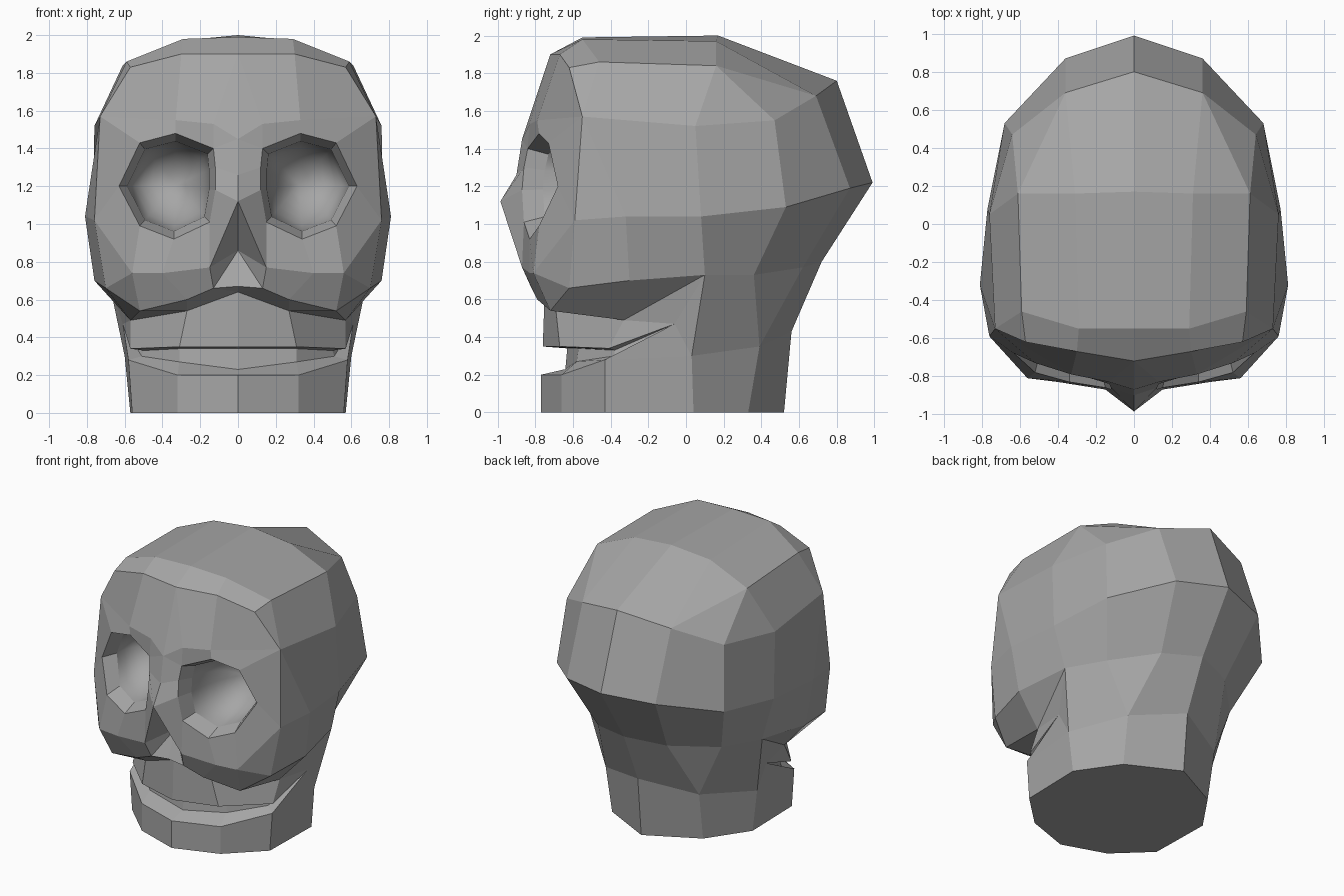
import bpy
import bmesh
import math
from mathutils import Vector

old = bpy.data.objects.get("Cube")
if old:
    bpy.data.objects.remove(old, do_unlink=True)

# One flat material
bone = bpy.data.materials.new("bone_grey")
bone.use_nodes = True
colour = (0.38, 0.38, 0.38, 1)
bone.diffuse_color = colour
bone.node_tree.nodes["Principled BSDF"].inputs["Base Color"].default_value = colour

bm = bmesh.new()
part_layer = bm.faces.layers.int.new("part")
PARTS = ["cranium", "face", "eye_sockets", "jaw"]


def line(*points):
    """Section line on the left half, given in hundredths of a unit."""
    return [Vector(p) / 100 for p in points]


def face(part, *points):
    """Add a face and its mirror image, dropping repeated corners."""
    corners = []
    for p in points:
        if p not in corners:
            corners.append(p)
    if len(corners) < 3:
        return
    for side in (1, -1):
        verts = [bm.verts.new((p.x * side, p.y, p.z)) for p in corners]
        f = bm.faces.new(verts)
        f[part_layer] = PARTS.index(part)


def strip(part, a, b, closed=False):
    """Join two section lines with a strip of faces."""
    if closed:
        a, b = a + a[:1], b + b[:1]
    for i in range(len(a) - 1):
        face(part, a[i], a[i + 1], b[i + 1], b[i])


# Crown: centre line, middle line and edge line, front to back
centre = line((0, -72, 190), (0, -55, 199), (0, 17, 200), (0, 80, 176))
middle = line((30, -67, 190), (29, -55, 198), (31, 16, 197), (36, 69, 168))
edge = line((57, -62, 183), (59, -46, 186), (61, 16, 184), (36, 69, 168))
strip("cranium", centre, middle)
strip("cranium", middle, edge)

# Sides and back of the cranium, narrowing to the nape
upper = line((73, -55, 157), (76, 5, 152), (64, 47, 155))
upper = upper[:1] + upper + [edge[3], centre[3]]
widest = line((76, -59, 102), (81, -32, 104), (77, 8, 104),
              (68, 53, 109), (36, 87, 119), (0, 99, 122))
nape = line((56, -81, 74), (70, -62, 66), (76, -30, 70), (69, 10, 73),
            (54, 36, 73), (28, 62, 77), (0, 72, 80))
strip("cranium", edge[:3] + edge[2:], upper[:5])
strip("cranium", upper, widest)
strip("cranium", widest[:1] + widest, nape)

# Face: eye rim joined to brow, temple, cheek and nose
brow = line((0, -87, 145), (13, -83, 153), (33, -79, 155))
cheek = line((40, -83, 74), (15, -87, 77))
nose = line((0, -98.5, 112), (0, -90, 126))
outline = brow + [upper[0], widest[0], nape[0]] + cheek + nose
rim = line((13, -84, 140), (33, -78, 148), (52, -73, 143),
           (63, -68, 120), (52, -78, 99), (34, -83, 92),
           (15, -86, 101), (12, -87, 118), (12, -86, 130))
strip("face", outline, rim[:1] + rim, closed=True)
strip("face", centre[:1] + [centre[0], middle[0], edge[0]], outline[:4])

# Eye sockets: faceted wall, then a smooth bowl
middle_eye = Vector((0.34, 0, 1.2))
ring = []
for p in rim:
    q = middle_eye.lerp(p, 0.85)
    q.y = p.y + 0.11
    ring.append(q)
strip("face", rim, ring, closed=True)
hub = sum(ring, Vector()) / len(ring)
depth = Vector((0, 0.3, 0))
steps = 6
outer = ring
for i in range(1, steps):
    a = math.pi / 2 * i / steps
    inner = [hub.lerp(p, math.cos(a)) + depth * math.sin(a) for p in ring]
    strip("eye_sockets", outer, inner, closed=True)
    outer = inner
for i, p in enumerate(outer):
    face("eye_sockets", p, outer[i - 1], hub + depth)

# Nose cavity and cheek bottoms
pit = Vector((0, -0.73, 0.86))
lower = line((0, -81, 67), (13, -82, 66), (27, -79, 60),
             (52, -72, 54), (57, -33, 49))
face("face", nose[0], cheek[1], pit)
face("face", cheek[1], lower[1], pit)
face("face", pit, lower[1], lower[0])
strip("face", [cheek[1], cheek[0], nape[0]], lower[1:4])
strip("face", nape[:4], [lower[3], lower[3], lower[4], nape[3]])

# Upper jaw
gum = line((0, -75, 64), (27, -69, 54)) + [lower[4]]
bite = line((0, -76, 35), (31, -67, 35), (57, -41, 34))
strip("jaw", lower, [gum[0], gum[0], gum[1], gum[1], gum[2]])
strip("jaw", gum, bite)

# Mouth slot
corner = Vector((0.61, -0.06, 0.47))
roof = line((0, -63, 34), (31, -57, 34), (50, -38, 33))
floor = line((0, -64, 23), (31, -58, 27), (51, -38, 30))
lip = line((0, -77, 20), (32, -66, 20), (58, -43, 28))
slot = [bite, roof, floor, lip]
for a, b in zip(slot, slot[1:]):
    strip("jaw", a + [corner], b + [corner])

# Lower jaw, neck and flat base
neck = line((60, 3, 30), (38, 39, 35), (0, 56, 43))
base = line((0, -77, 0), (32, -66, 0), (56, -43, 0), (57, 4, 0),
            (37, 33, 0), (0, 52, 0))
face("jaw", lower[4], nape[3], corner)
face("jaw", lower[4], corner, bite[2])
face("jaw", nape[3], neck[0], corner)
face("jaw", lip[2], corner, neck[0])
strip("jaw", lip + neck[:1], base[:4])
strip("jaw", nape[3:], neck[:2] + neck[1:])
strip("jaw", neck, base[3:])
face("jaw", *base)

# Weld the shell, then hand each part its own object
bmesh.ops.remove_doubles(bm, verts=bm.verts[:], dist=0.0005)
bmesh.ops.recalc_face_normals(bm, faces=bm.faces[:])
for index, name in enumerate(PARTS):
    piece = bm.copy()
    layer = piece.faces.layers.int["part"]
    others = [f for f in piece.faces if f[layer] != index]
    bmesh.ops.delete(piece, geom=others, context="FACES")
    for f in piece.faces:
        f.smooth = name == "eye_sockets"
    mesh = bpy.data.meshes.new(name)
    piece.to_mesh(mesh)
    piece.free()
    mesh.materials.append(bone)
    obj = bpy.data.objects.new(name, mesh)
    bpy.context.collection.objects.link(obj)
bm.free()
